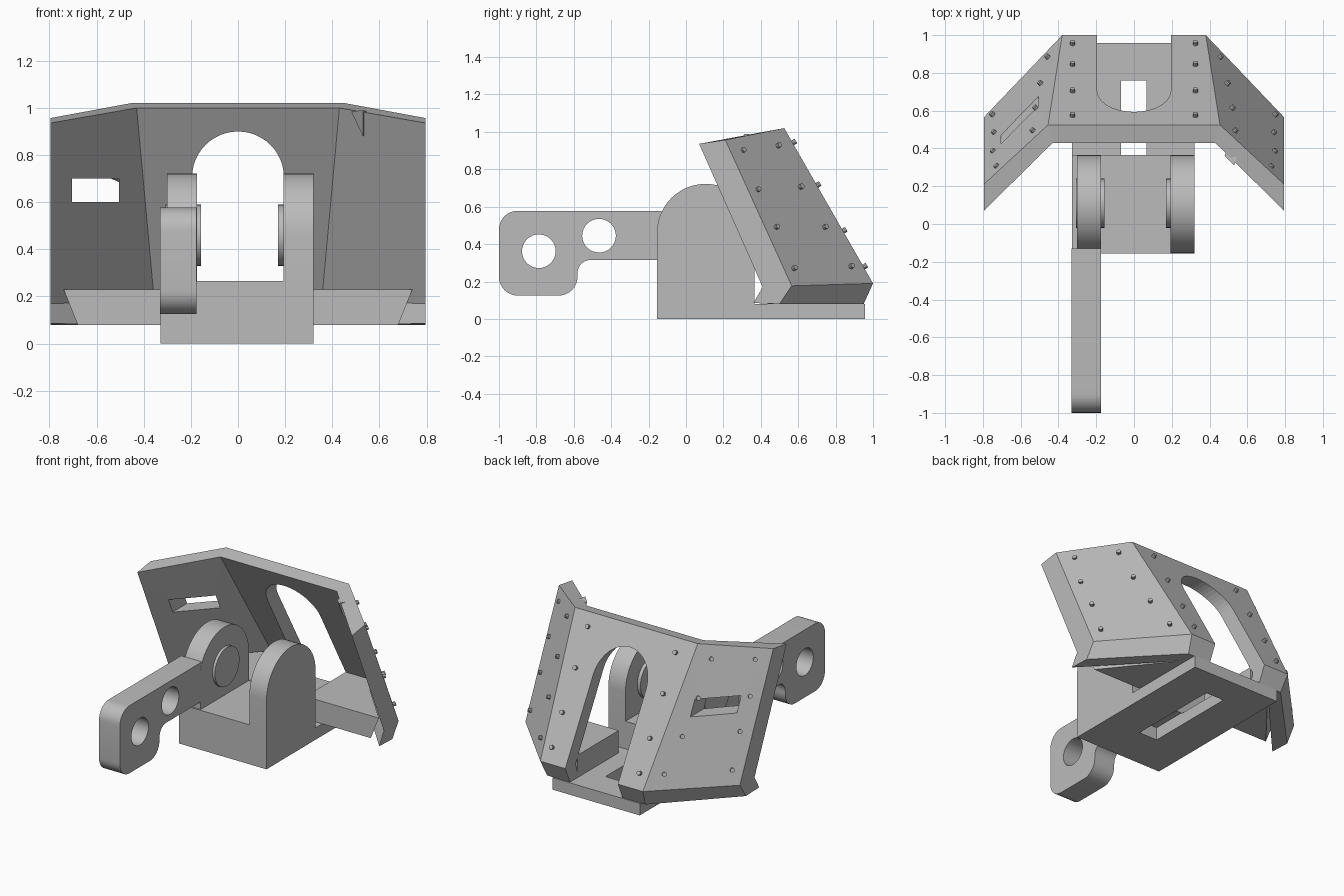
import bpy, bmesh, math
from mathutils import Vector, Matrix

cube = bpy.data.objects.get("Cube")
if cube:
    bpy.data.objects.remove(cube, do_unlink=True)

grey = bpy.data.materials.new("plain_grey")
grey.use_nodes = True
grey.diffuse_color = (0.5, 0.5, 0.5, 1)
grey.node_tree.nodes["Principled BSDF"].inputs["Base Color"].default_value = (0.5, 0.5, 0.5, 1)


def finish(name, bm, smooth=False):
    bmesh.ops.recalc_face_normals(bm, faces=bm.faces[:])
    mesh = bpy.data.meshes.new(name)
    bm.to_mesh(mesh)
    bm.free()
    mesh.materials.append(grey)
    ob = bpy.data.objects.new(name, mesh)
    bpy.context.collection.objects.link(ob)
    if smooth:
        activate(ob)
        bpy.ops.object.shade_smooth_by_angle(angle=math.radians(30))
    return ob


def activate(ob):
    bpy.ops.object.select_all(action='DESELECT')
    ob.select_set(True)
    bpy.context.view_layer.objects.active = ob


def loft(name, loops, smooth=False):
    """Bridge equal-length point loops and cap both ends."""
    bm = bmesh.new()
    rings = [[bm.verts.new(p) for p in loop] for loop in loops]
    n = len(rings[0])
    for a, b in zip(rings, rings[1:]):
        for i in range(n):
            j = (i + 1) % n
            bm.faces.new((a[i], a[j], b[j], b[i]))
    bm.faces.new(rings[0])
    bm.faces.new(rings[-1])
    return finish(name, bm, smooth)


def side_prism(name, profile, x0, x1, smooth=False):
    return loft(name, [[(x, y, z) for y, z in profile] for x in (x0, x1)], smooth)


def box(name, x0, x1, y0, y1, z0, z1):
    return side_prism(name, [(y0, z0), (y1, z0), (y1, z1), (y0, z1)], x0, x1)


def circle(cy, cz, r, start=0, end=math.tau, n=32):
    return [(cy + r * math.cos(start + (end - start) * i / n),
             cz + r * math.sin(start + (end - start) * i / n)) for i in range(n)]


def rounded(corners, n=8):
    """Polygon with right-angle corners rounded by the third value."""
    pts = []
    for i, (y, z, r) in enumerate(corners):
        p = Vector((y, z))
        if r == 0:
            pts.append((y, z))
            continue
        u = (Vector(corners[i - 1][:2]) - p).normalized()
        v = (Vector(corners[(i + 1) % len(corners)][:2]) - p).normalized()
        c = p + r * (u + v)
        for k in range(n + 1):
            t = math.pi / 2 * k / n
            pts.append(tuple(c - r * (math.cos(t) * v + math.sin(t) * u)))
    return pts


def cut(targets, cutter):
    for ob in targets:
        mod = ob.modifiers.new("cut", 'BOOLEAN')
        mod.operation = 'DIFFERENCE'
        mod.solver = 'EXACT'
        mod.object = cutter
        activate(ob)
        bpy.ops.object.modifier_apply(modifier="cut")
    bpy.data.objects.remove(cutter, do_unlink=True)


# Folded armour shield: outer face, turned-in lower lip, inner face
crease = [(.455, .525, 1.02), (.38, 1.0, .19), (.365, .95, .08),
          (.34, .86, .08), (.355, .89, .18), (.43, .43, 1.0)]
tip = [(.795, .21, .957), (.795, .565, .177), (.795, .50, .08),
       (.795, .36, .085), (.795, .41, .17), (.795, .07, .936)]


def flip(loop):
    return [(-x, y, z) for x, y, z in loop]


shield = loft("shield", [flip(tip), flip(crease), crease, tip])

# Floor shelf inside the shield
shelf_plan = [(.74, .68, .435), (.34, .33, .87)]
shelf = loft("shield_shelf", [
    [(k * s[i], s[2], z) for s, k in
     ((shelf_plan[0], -1), (shelf_plan[0], 1), (shelf_plan[1], 1), (shelf_plan[1], -1))]
    for i, z in ((1, .08), (0, .23))])

# Arched gun opening and vision slit
arch = [(-.195, .05)] + [(-x, z) for x, z in circle(0, .705, .195, 0, math.pi, 24)] + [(.195, .705), (.195, .05)]
cut([shield, shelf], loft("arch_cutter", [[(x, y, z) for x, z in arch] for y in (.2, 1.3)]))
cut([shield], box("slit_cutter", -.705, -.505, -.1, .9, .6, .7))

# Small chip on the inner face of the left wing
loft("shield_chip", [[(.48, .36, .985), (.53, .31, .99), (.53, .36, .88)],
                     [(.50, .42, .985), (.55, .37, .985), (.55, .42, .88)]])

# Base block with rear plate and slot underneath
base = side_prism("base", [(-.155, 0), (.958, 0), (.958, .08), (.365, .08), (.365, .265), (-.155, .265)],
                  -.328, .32)
cut([base], box("slot_cutter", -.07, .065, .13, .76, -.1, .085))

# Round-topped cheeks that carry the trunnion
cheek = [(-.155, .2), (.365, .2)] + circle(.105, .462, .26, 0, math.pi, 24) + [(-.155, .462)]
side_prism("left_cheek", cheek, .193, .32, True)
side_prism("right_cheek", [(max(y, -.145), z) for y, z in cheek], -.302, -.175, True)
for name, x0, x1 in (("left_hub", .17, .22), ("right_hub", -.308, -.157)):
    side_prism(name, circle(.11, .46, .13), x0, x1, True)

# Forward arm with two holes
arm = side_prism("arm", rounded([(-.13, .578, 0), (-1, .578, .1), (-1, .125, .1), (-.58, .125, .1),
                                 (-.58, .315, .07), (-.13, .315, 0)]), -.33, -.176)
for y, z in ((-.787, .362), (-.465, .445)):
    cut([arm], side_prism("hole_cutter", circle(y, z, .09), -.5, 0))
activate(arm)
bpy.ops.object.shade_smooth_by_angle(angle=math.radians(30))

# Rivets on the outer faces
bm = bmesh.new()


def rivet(point, normal):
    turn = normal.to_track_quat('Z', 'Y').to_matrix().to_4x4()
    bmesh.ops.create_cone(bm, cap_ends=True, segments=10, radius1=.014, radius2=.014, depth=.04,
                          matrix=Matrix.Translation(point) @ turn)


top, low, end = Vector(crease[0]), Vector(crease[1]), Vector(tip[1])
wing_n = (low - top).cross(end - top).normalized()
if wing_n.y < 0:
    wing_n.negate()
slope = (low.z - top.z) / (low.y - top.y)
plate_n = Vector((0, -slope, 1)).normalized()
wing_spots = [(.30, .90), (.49, .925), (.38, .69), (.61, .705), (.48, .49), (.74, .49), (.575, .27), (.88, .28)]
for side in (-1, 1):
    for y in (.57, .70, .84, .95):
        rivet(Vector((side * .325, y, top.z + slope * (y - top.y))), plate_n)
    for y, z in wing_spots:
        x = top.x - (wing_n.y * (y - top.y) + wing_n.z * (z - top.z)) / wing_n.x
        rivet(Vector((side * x, y, z)), Vector((side * wing_n.x, wing_n.y, wing_n.z)))
finish("rivets", bm, True)
